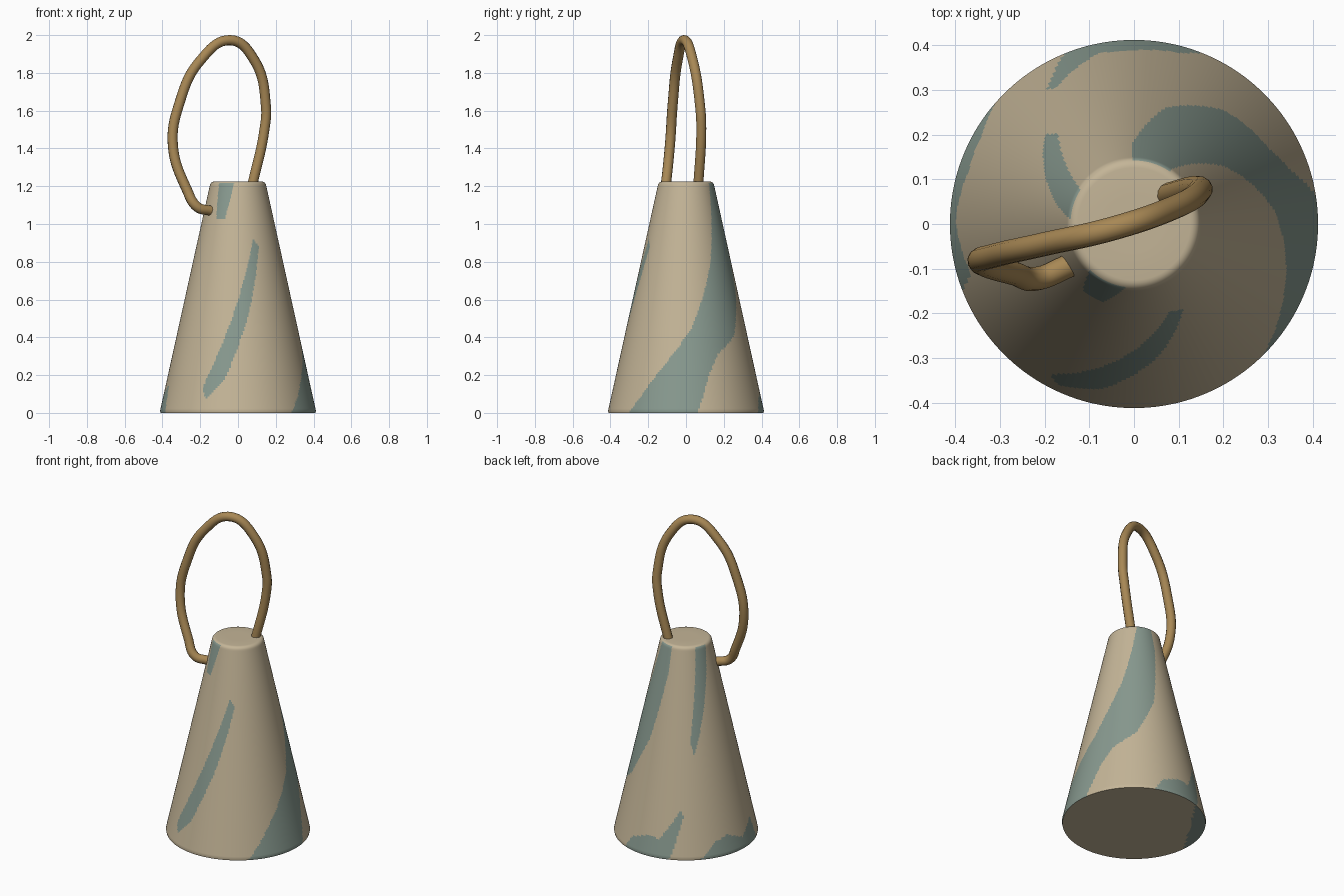
import bpy, bmesh, math

if "Cube" in bpy.data.objects:
    bpy.data.objects.remove(bpy.data.objects["Cube"])

def material(name, rgb):
    m = bpy.data.materials.new(name)
    m.diffuse_color = (*rgb, 1)
    m.use_nodes = True
    m.node_tree.nodes["Principled BSDF"].inputs["Base Color"].default_value = m.diffuse_color
    return m

glaze = material("beige_glaze", (0.55, 0.46, 0.31))
teal = material("teal_streak", (0.245, 0.32, 0.275))
cord = material("golden_cord", (0.39, 0.245, 0.09))

def radius(z):
    return 0.415 - 0.2208 * z

def front(*points):
    # front outline (x, z) wrapped onto the cone as (angle, z)
    return [(270 + math.degrees(math.asin(x / radius(z))), z) for x, z in points]

# Streak outlines as (angle in degrees, height) around the cone
streaks = [
    # long slanted front streak, and a short one below the rim
    front((.08, .925), (.04, .74), (-.07, .4), (-.19, .13), (-.17, .07),
          (-.07, .18), (.05, .5), (.11, .88)),
    front((-.1, 1.22), (-.02, 1.22), (-.07, 1.03), (-.115, 1.03)),
    # broad streak sweeping down the right side
    [(57, 1.23), (33, .8), (5.5, .45), (-25, .2), (-48, -.01), (8, -.01), (19, .2),
     (29, .31), (52, .41), (75, .66), (91, 1.06), (91, 1.23)],
    # back left streak below the rim
    [(135, .6), (130, .675), (147, 1.23), (176, 1.23), (149, .82)],
    # base splashes, left and back
    [(135, -.01), (149, .09), (162, .118), (179, .07), (197, .15), (202, -.01)],
    [(66, -.01), (75, .085), (94, .125), (102, .11), (120, .29), (123, .25), (111, -.01)],
]

def inside(a, z, poly):
    hit = False
    for (a1, z1), (a2, z2) in zip(poly, poly[1:] + poly[:1]):
        if (z1 > z) != (z2 > z) and a < (a2 - a1) * (z - z1) / (z2 - z1) + a1:
            hit = not hit
    return hit

def painted(c):
    # underside: the left splash runs over the edge as a chord
    if c.z < 0.001:
        t = math.radians(148)
        return c.x * math.cos(t) + c.y * math.sin(t) > 0.322
    if c.z > 1.217:
        return False
    a = math.degrees(math.atan2(c.y, c.x))
    return any(inside(a + k, c.z, p) for p in streaks for k in (0, 360))

# Cone body: lathe of a fine profile, closed underneath and on top
SIDES, ROWS = 240, 110
profile = [(0.05 + 0.02 * i, 0) for i in range(19)]
profile += [(radius(z), z) for z in (0.012 + 1.188 * i / ROWS for i in range(ROWS + 1))]
# rounded top rim
profile += [(0.126 + 0.023 * math.cos(t), 1.202 + 0.023 * math.sin(t))
            for t in (math.radians(a) for a in range(15, 91, 15))]
profile.append((0.06, 1.225))

bm = bmesh.new()
rings = [[bm.verts.new((r * math.cos(2 * math.pi * i / SIDES),
                        r * math.sin(2 * math.pi * i / SIDES), z)) for i in range(SIDES)]
         for r, z in profile]
for low, high in zip(rings, rings[1:]):
    for i in range(SIDES):
        j = (i + 1) % SIDES
        bm.faces.new((low[i], low[j], high[j], high[i]))
bm.faces.new(rings[0][::-1])
bm.faces.new(rings[-1])
for f in bm.faces:
    f.material_index = int(painted(f.calc_center_median()))
mesh = bpy.data.meshes.new("cone_body")
bm.to_mesh(mesh)
bm.free()
mesh.materials.append(glaze)
mesh.materials.append(teal)
body = bpy.data.objects.new("cone_body", mesh)
bpy.context.collection.objects.link(body)

# Hanging cord: from the top, round in a loop, into the left side
path = [(.072, .064, 1.19), (.14, .081, 1.5), (.148, .075, 1.62), (.085, .035, 1.87),
        (-.04, -.008, 1.973), (-.2, -.045, 1.865), (-.31, -.07, 1.64),
        (-.345, -.085, 1.42), (-.27, -.11, 1.18), (-.215, -.122, 1.09), (-.145, -.093, 1.07)]
curve = bpy.data.curves.new("cord_loop", "CURVE")
curve.dimensions = "3D"
curve.bevel_depth = 0.027
curve.bevel_resolution = 4
curve.resolution_u = 10
curve.use_fill_caps = True
spline = curve.splines.new("BEZIER")
spline.bezier_points.add(len(path) - 1)
for p, co in zip(spline.bezier_points, path):
    p.co = co
    p.handle_left_type = p.handle_right_type = "AUTO"
curve.materials.append(cord)
loop = bpy.data.objects.new("cord_loop", curve)
bpy.context.collection.objects.link(loop)

# Smooth shading with crisp base edge
bpy.ops.object.select_all(action="DESELECT")
for o in (body, loop):
    o.select_set(True)
bpy.context.view_layer.objects.active = loop
bpy.ops.object.convert(target="MESH")
bpy.context.view_layer.objects.active = body
bpy.ops.object.shade_smooth_by_angle(angle=math.radians(40))
